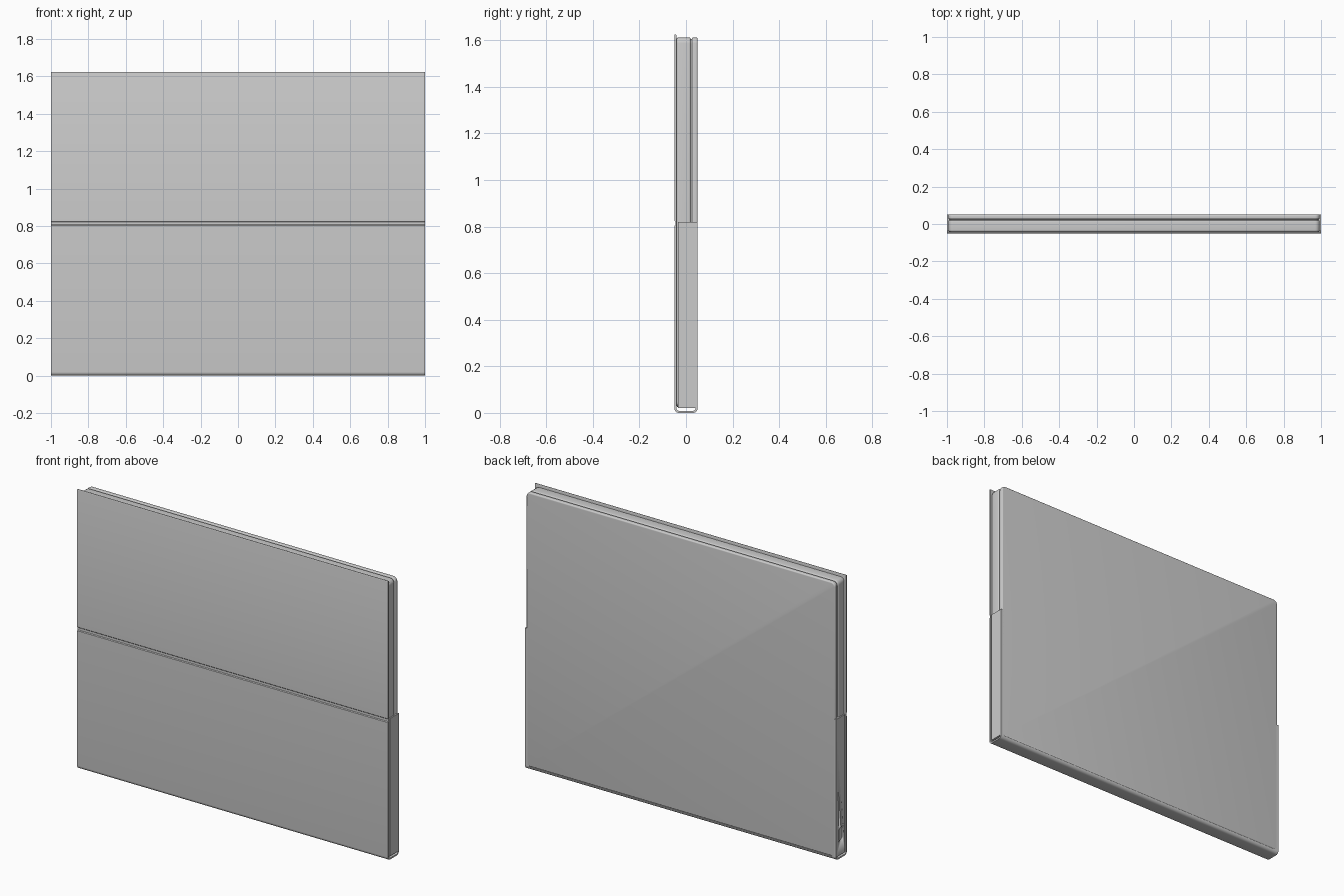
import bpy, bmesh, math
from mathutils import Vector

if "Cube" in bpy.data.objects:
    bpy.data.objects.remove(bpy.data.objects["Cube"])


def arc(cx, cy, r, a0, a1, n=6):
    return [(cx + r * math.cos(math.radians(a0 + (a1 - a0) * i / n)),
             cy + r * math.sin(math.radians(a0 + (a1 - a0) * i / n))) for i in range(n + 1)]


def rounded(u0, u1, v0, v1, r, n=6):
    return (arc(u0 + r, v0 + r, r, 180, 270, n) + arc(u1 - r, v0 + r, r, 270, 360, n)
            + arc(u1 - r, v1 - r, r, 0, 90, n) + arc(u0 + r, v1 - r, r, 90, 180, n))


def extrude(name, pts, axis, a, b, bevel=0.0):
    """Extrude a closed 2D outline along x (outline is y,z) or y (outline is x,z)."""
    bm = bmesh.new()
    put = (lambda p: (a, p[0], p[1])) if axis == 'x' else (lambda p: (p[0], a, p[1]))
    face = bm.faces.new([bm.verts.new(put(p)) for p in pts])
    res = bmesh.ops.extrude_face_region(bm, geom=[face])
    top = [g for g in res['geom'] if isinstance(g, bmesh.types.BMVert)]
    shift = Vector((b - a, 0, 0)) if axis == 'x' else Vector((0, b - a, 0))
    bmesh.ops.translate(bm, verts=top, vec=shift)
    bmesh.ops.recalc_face_normals(bm, faces=bm.faces)
    if bevel:
        k = 0 if axis == 'x' else 1
        rim = [e for e in bm.edges if abs(e.verts[0].co[k] - e.verts[1].co[k]) < 1e-6]
        bmesh.ops.bevel(bm, geom=rim, offset=bevel, segments=4, profile=0.5, affect='EDGES')
    me = bpy.data.meshes.new(name)
    bm.to_mesh(me)
    bm.free()
    ob = bpy.data.objects.new(name, me)
    bpy.context.collection.objects.link(ob)
    bpy.ops.object.select_all(action='DESELECT')
    ob.select_set(True)
    bpy.context.view_layer.objects.active = ob
    bpy.ops.object.shade_smooth_by_angle(angle=math.radians(35))
    return ob


# Folding cover: front flap with a crease, wrapping under the bottom
F, T = -0.05, 0.009
cover = arc(0.03, 0.02, 0.02, 0, -90) + arc(-0.03, 0.02, 0.02, 270, 180)
cover += [(F, 0.803), (F + 0.004, 0.807), (F + 0.004, 0.821), (F, 0.825)]
cover += arc(F + T / 2, 1.625 - T / 2, T / 2, 180, 0)
cover += arc(-0.03, 0.02, 0.011, 180, 270) + arc(0.03, 0.02, 0.011, -90, 0)
extrude("folding_cover", cover, 'x', -1, 1)

# Tablet body: front slab, recessed seam core, back shell
W, TOP = 0.993, 1.612
extrude("front_slab", rounded(-W, W, 0.024, TOP, 0.025), 'y', -0.040, 0.020, 0.007)
extrude("seam_core", rounded(-W + 0.006, W - 0.006, 0.03, TOP - 0.006, 0.022), 'y', 0.005, 0.04)
back = arc(W - 0.025, TOP - 0.025, 0.025, 0, 90) + arc(-W + 0.025, TOP - 0.025, 0.025, 90, 180)
extrude("back_shell", [(-W, 0.02), (W, 0.02)] + back, 'y', 0.025, 0.05, 0.007)

# Raised side guards on the lower half
for s, side in ((-1, "left"), (1, "right")):
    x0, x1 = sorted((s * 0.975, s * 1.0))
    guard = extrude(side + "_side_guard", [(x0, 0.02), (x1, 0.02), (x1, 0.82), (x0, 0.82)],
                    'y', -0.034, 0.05)
    if s < 0:
        # Small slot in the left guard
        cutter = extrude("slot_cutter", rounded(-0.014, 0.022, 0.10, 0.18, 0.017), 'x', -1.02, -0.984)
        cutter.hide_render = True
        cutter.hide_set(True)
        m = guard.modifiers.new("slot", 'BOOLEAN')
        m.operation, m.object, m.solver = 'DIFFERENCE', cutter, 'EXACT'
